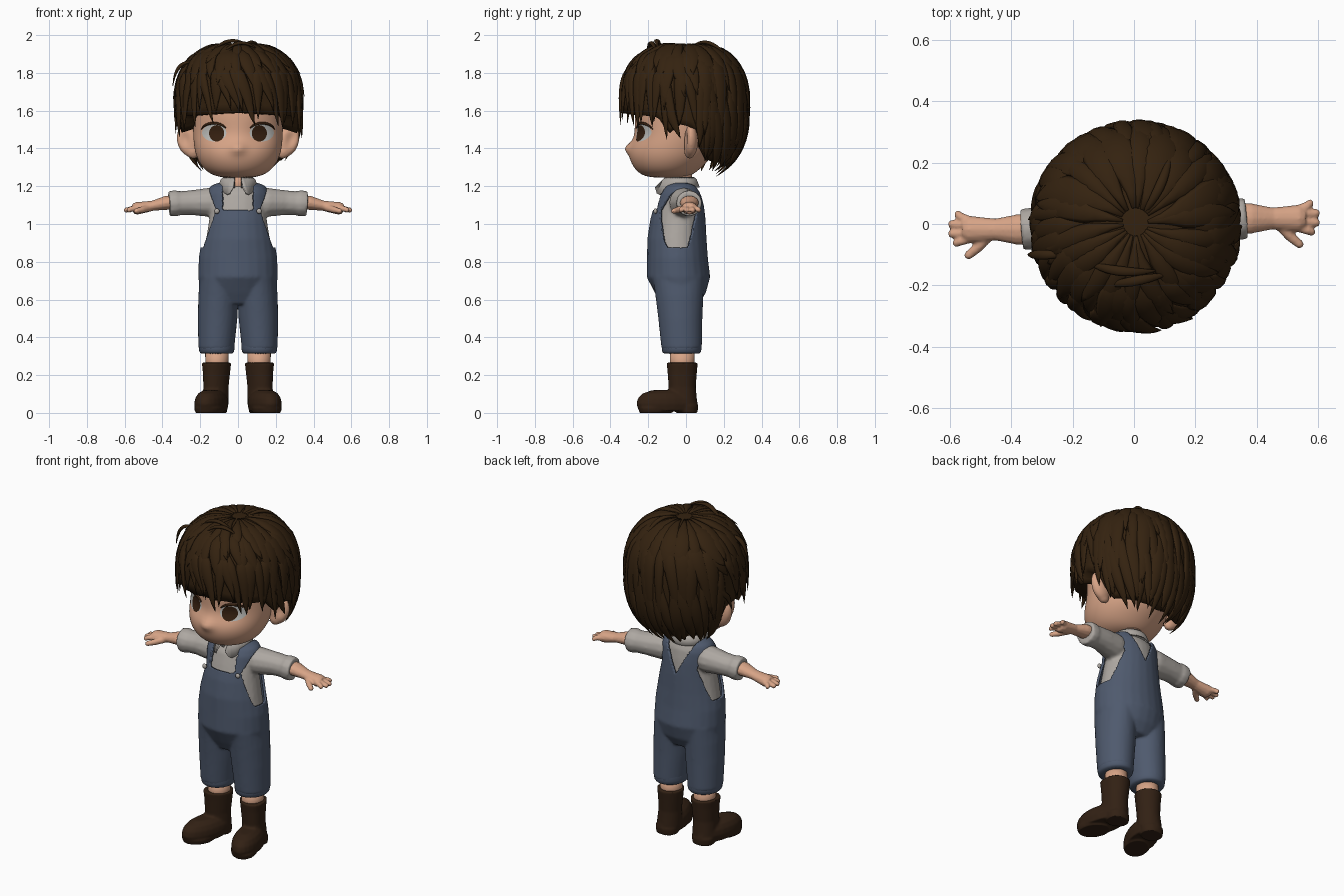
import bpy, bmesh, math, random
from mathutils import Vector, Matrix
from mathutils.bvhtree import BVHTree

random.seed(4)
if "Cube" in bpy.data.objects:
    bpy.data.objects.remove(bpy.data.objects["Cube"])


def material(name, *rgb):
    m = bpy.data.materials.new(name)
    m.use_nodes = True
    m.diffuse_color = (*rgb, 1)
    m.node_tree.nodes["Principled BSDF"].inputs["Base Color"].default_value = (*rgb, 1)
    return m


SKIN = material("skin", .68, .37, .24)
HAIR = material("dark brown hair", .034, .016, .005)
BOOT = material("brown leather", .032, .015, .007)
DENIM = material("blue denim", .078, .102, .155)
SHIRT = material("grey cotton", .42, .39, .36)
WHITE = material("eye white", .5, .5, .48)
IRIS = material("brown iris", .035, .014, .005)


def sweep(bm, path, n=16):
    """Closed skin over rings given as (centre, side vector, up vector)."""
    rings = []
    for c, side, up in path:
        angles = [math.tau * i / n for i in range(n)]
        rings.append([bm.verts.new(c + side * math.cos(a) + up * math.sin(a)) for a in angles])
    for a, b in zip(rings, rings[1:]):
        for i in range(n):
            j = (i + 1) % n
            bm.faces.new((a[i], a[j], b[j], b[i]))
    bm.faces.new(rings[0])
    bm.faces.new(rings[-1])


def stack(bm, rows, s=1, n=24, grow=0):
    """Horizontal ellipses: z, centre x, centre y, radius x, radius y."""
    sweep(bm, [(Vector((cx * s, cy, z)), Vector((rx + grow, 0, 0)), Vector((0, ry + grow, 0)))
               for z, cx, cy, rx, ry in rows], n)


def tube(bm, pts, flat=1, n=12):
    """Round or flattened tube through x, y, z, radius points."""
    path = []
    for i, p in enumerate(pts):
        t = Vector(pts[min(i + 1, len(pts) - 1)][:3]) - Vector(pts[max(i - 1, 0)][:3])
        side = t.cross(Vector((0, 0, 1))).normalized()
        path.append((Vector(p[:3]), side * p[3], side.cross(t).normalized() * p[3] * flat))
    sweep(bm, path, n)


def ball(bm, centre, radii):
    bmesh.ops.create_uvsphere(bm, u_segments=20, v_segments=14, radius=1,
                              matrix=Matrix.Translation(centre) @ Matrix.Diagonal((*radii, 1)))


def finish(name, bm, mat, voxel=0, subsurf=0, smooth=4):
    bmesh.ops.recalc_face_normals(bm, faces=bm.faces)
    me = bpy.data.meshes.new(name)
    bm.to_mesh(me)
    bm.free()
    ob = bpy.data.objects.new(name, me)
    bpy.context.scene.collection.objects.link(ob)
    if voxel:
        r = ob.modifiers.new("union", 'REMESH')
        r.mode, r.voxel_size = 'VOXEL', voxel
        ob.modifiers.new("soften", 'SMOOTH').iterations = smooth
    if subsurf:
        ob.modifiers.new("round", 'SUBSURF').levels = subsurf
    if voxel or subsurf:
        ev = ob.evaluated_get(bpy.context.evaluated_depsgraph_get())
        ob.data = bpy.data.meshes.new_from_object(ev)
        ob.modifiers.clear()
    ob.data.materials.clear()
    ob.data.materials.append(mat)
    for p in ob.data.polygons:
        p.use_smooth = True
    return ob


# Head with nose and eye hollows
bm = bmesh.new()
stack(bm, [(1.245, 0, -.10, .07, .07), (1.255, 0, -.10, .13, .13), (1.29, 0, -.10, .185, .175),
           (1.35, 0, -.085, .222, .22), (1.41, 0, -.07, .235, .232), (1.47, 0, -.05, .24, .222),
           (1.55, 0, -.04, .24, .235), (1.66, 0, -.03, .24, .24), (1.8, 0, -.02, .17, .17)])
head = finish("head", bm, SKIN, subsurf=2)
for v in head.data.vertices:
    x, y, z = v.co
    if y < -.1:
        v.co.y -= .026 * math.exp(-(x / .04) ** 2 - ((z - 1.4) / .03) ** 2)
        v.co.y += .012 * math.exp(-((abs(x) - .11) / .06) ** 2 - ((z - 1.48) / .05) ** 2)
tree = BVHTree.FromPolygons([v.co for v in head.data.vertices],
                            [p.vertices for p in head.data.polygons])


def on_face(x, z, gap):
    hit = tree.ray_cast(Vector((x, -1, z)), Vector((0, 1, 0)))[0]
    return hit + Vector((0, -gap, 0))


def eye_disc(name, cx, cz, rx, rz, gap, mat):
    bm = bmesh.new()
    bmesh.ops.create_grid(bm, x_segments=14, y_segments=14, size=1)
    for v in bm.verts:
        x, y = v.co.x, v.co.y
        u, w = x * math.sqrt(1 - y * y / 2), y * math.sqrt(1 - x * x / 2)
        v.co = on_face(cx + u * rx, cz + w * rz, gap)
    finish(name, bm, mat)


for s, side in ((1, "left"), (-1, "right")):
    eye_disc(side + "_eye_white", s * .126, 1.483, .064, .046, .002, WHITE)
    eye_disc(side + "_iris", s * .113, 1.48, .04, .043, .004, IRIS)
    bm = bmesh.new()
    lash = []
    for k in range(9):
        a = math.pi * (.1 + .75 * k / 8)
        p = on_face(s * (.128 + .07 * math.cos(a)), 1.487 + .047 * math.sin(a), .003)
        lash.append((*p, .002 + .006 * math.sin(math.pi * (k + .3) / 9)))
    tube(bm, lash, n=6)
    finish(side + "_eyelashes", bm, IRIS)
    bm = bmesh.new()
    ball(bm, (s * .262, .025, 1.44), (.062, .04, .085))
    ball(bm, (s * .25, .02, 1.39), (.04, .03, .045))
    ear = finish(side + "_ear", bm, SKIN, voxel=.008)
    for v in ear.data.vertices:
        r = ((abs(v.co.x) - .28) / .03) ** 2 + ((v.co.z - 1.45) / .045) ** 2
        if v.co.y < .02:
            v.co.y += .02 * math.exp(-r)
        v.co.x += s * (v.co.z - 1.44) * .15

bm = bmesh.new()
stack(bm, [(1.15, 0, -.03, .07, .065), (1.28, 0, -.03, .066, .062)])
finish("neck", bm, SKIN)

# Hair volume and overlapping locks
HEM = [(0, 1.59), (1.1, 1.57), (1.3, 1.48), (1.5, 1.53), (1.75, 1.5), (1.95, 1.34), (3.2, 1.3)]


def hair_point(az, p, lift=0):
    s, c = abs(math.sin(p)) ** .8, math.copysign(abs(math.cos(p)) ** .8, math.cos(p))
    ry = .34 if math.cos(az) > 0 else .322
    v = Vector((.328 * s * math.sin(az), -ry * s * math.cos(az), (.32 if c > 0 else .38) * c))
    return Vector((.005, 0, 1.63)) + v * (1 + lift)


def hem_angle(az):
    a = abs((az + math.pi) % math.tau - math.pi)
    for (a0, z0), (a1, z1) in zip(HEM, HEM[1:]):
        if a0 <= a <= a1:
            z = z0 + (z1 - z0) * (a - a0) / (a1 - a0)
    return math.acos(-((1.63 - z) / .38) ** 1.25)


bm = bmesh.new()
N = 72
rings = []
for j in range(25):
    ring = []
    for i in range(N):
        az = math.tau * i / N
        k = min(j / 22, 1)
        co = hair_point(az, max(.01, k * hem_angle(az)), .012 * math.sin(az * 18 + k * 4) * k)
        if j > 22:
            co = co.lerp(Vector((0, -.02, 1.58)), (j - 22) * .35)
        ring.append(bm.verts.new(co))
    rings.append(ring)
for a, b in zip(rings, rings[1:]):
    for i in range(N):
        bm.faces.new((a[i - 1], a[i], b[i], b[i - 1]))
bm.faces.new(rings[0])
bm.faces.new(rings[-1])
finish("hair_volume", bm, HAIR)

bm = bmesh.new()
for count, t0, t1, width in ((22, .04, .62, .055), (34, .25, .85, .045), (46, .55, 1.06, .036)):
    for i in range(count):
        az0 = math.tau * (i + random.uniform(-.3, .3)) / count
        twist, flick = random.uniform(-.1, .4), random.uniform(0, .07)
        end, wide = t1 + random.uniform(-.09, .04), width * random.uniform(.7, 1.2)
        path, steps = [], 11
        for j in range(steps):
            k = j / (steps - 1)
            az = az0 + twist * (k - .6)
            p = (t0 + (end - t0) * k) * hem_angle(az)
            pos = hair_point(az, p, .005 + .012 * math.sin(math.pi * k) + flick * k ** 4)
            ahead = hair_point(az + twist * .02, p + .02) - hair_point(az, p)
            out = (pos - Vector((0, 0, 1.63))).normalized()
            shape = min(1, .25 + 2.5 * k) * (1 - k ** 3) + .02
            path.append((pos, ahead.cross(out).normalized() * wide * shape * min(1, math.sin(p) + .3),
                         out * .015 * shape))
        sweep(bm, path, 8)
finish("hair_locks", bm, HAIR)

# Loose wisps on the crown
bm = bmesh.new()
for a, b, c in (((-.16, -.12, 1.88), (-.06, -.17, 2.03), (.08, -.15, 1.93)),
                ((-.1, -.2, 1.88), (.0, -.19, 2.02), (.12, -.16, 1.91)),
                ((.02, .02, 1.93), (.1, .12, 2.02), (.12, .24, 1.86)),
                ((-.2, -.1, 1.85), (-.33, -.1, 1.89), (-.345, -.1, 1.73))):
    a, b, c = Vector(a), Vector(b), Vector(c)
    tube(bm, [(*(a.lerp(b, k / 12).lerp(b.lerp(c, k / 12), k / 12)),
               .002 + .014 * math.sin(math.pi * k / 12)) for k in range(13)], .6, 8)
finish("hair_wisps", bm, HAIR)

# Shirt with rolled sleeves and collar
TORSO = [(.58, 0, -.03, .14, .09), (.64, 0, -.03, .19, .125), (.72, 0, -.04, .2, .157),
         (.82, 0, -.045, .197, .15), (.92, 0, -.048, .181, .146), (1.02, 0, -.043, .165, .136),
         (1.1, 0, -.035, .157, .122), (1.16, 0, -.03, .154, .108), (1.195, 0, -.025, .138, .088),
         (1.212, 0, -.025, .1, .06)]
bm = bmesh.new()
stack(bm, TORSO[3:], grow=-.012)
for s in (1, -1):
    tube(bm, [(s * .06, -.02, 1.11, .066), (s * .15, -.012, 1.115, .078), (s * .25, s * .01, 1.113, .066),
              (s * .31, s * .015, 1.11, .064), (s * .325, s * .015, 1.11, .07), (s * .365, s * .018, 1.108, .068)])
finish("shirt", bm, SHIRT, voxel=.009)

bm = bmesh.new()
rows = []
for i in range(41):
    a = .22 + (math.tau - .44) * i / 40
    near = max(0, 1 - min(a - .22, math.tau - .22 - a) / .8)
    d = Vector((math.sin(a), -math.cos(a), 0))
    mid = Vector((0, -.035, 0))
    rows.append([bm.verts.new(mid + d * r + Vector((0, 0, z))) for r, z in
                 ((.074, 1.19), (.078, 1.248), (.092, 1.235),
                  (.108 + .025 * near, 1.195 - .055 * near * (1 - near ** 4) * 1.3))])
for a, b in zip(rows, rows[1:]):
    for i in range(3):
        bm.faces.new((a[i], b[i], b[i + 1], a[i + 1]))
collar = finish("collar", bm, SHIRT)
collar.modifiers.new("cloth", 'SOLIDIFY').thickness = .008

# Overalls: body and legs joined, then cut open for arms and neck
bm = bmesh.new()
stack(bm, TORSO, grow=.004)
for s in (1, -1):
    stack(bm, [(.34, .115, -.023, .088, .1), (.5, .108, -.03, .098, .11),
               (.62, .103, -.035, .1, .12), (.72, .1, -.04, .095, .13)], s)
overalls = finish("overalls", bm, DENIM, voxel=.009)
bm = bmesh.new()
bm.from_mesh(overalls.data)
cut = []
for f in bm.faces:
    x, y, z = f.calc_center_median()
    x = abs(x)
    arm = z > .875 and x > .115 + abs(z - 1.07) * .33
    bib = z > 1.072 and y < -.03 and x < .08
    nape = y >= -.03 and z > 1.03 + x * 2 or (z > 1.19 and x < .08)
    if arm or bib or nape:
        cut.append(f)
bmesh.ops.delete(bm, geom=cut, context='FACES')
for _ in range(3):
    bmesh.ops.smooth_vert(bm, verts=[v for v in bm.verts if v.is_boundary], factor=.5,
                          use_axis_x=True, use_axis_y=True, use_axis_z=True)
bm.to_mesh(overalls.data)
bm.free()
cloth = overalls.modifiers.new("cloth", 'SOLIDIFY')
cloth.thickness, cloth.offset = .014, 0

for s, side in ((1, "left"), (-1, "right")):
    bm = bmesh.new()
    ball(bm, (s * .112, -.162, 1.068), (.014, .01, .014))
    finish(side + "_buckle", bm, SHIRT)
    # Rolled trouser cuff and ankle
    bm = bmesh.new()
    stack(bm, [(.312, .113, -.023, .082, .094), (.318, .113, -.023, .094, .105), (.36, .113, -.023, .097, .108),
               (.392, .113, -.023, .095, .106), (.402, .113, -.023, .084, .096)], s)
    finish(side + "_cuff", bm, DENIM, subsurf=1)
    bm = bmesh.new()
    stack(bm, [(.2, .112, -.02, .06, .065), (.34, .112, -.02, .062, .066)], s)
    finish(side + "_ankle", bm, SKIN)
    # Boot with heel and turned-out toe
    bm = bmesh.new()
    stack(bm, [(.05, .12, -.015, .07, .075), (.14, .116, -.02, .066, .072), (.22, .113, -.02, .072, .078),
               (.268, .113, -.02, .077, .083)], s)
    stack(bm, [(.012, .125, -.1, .078, .15), (.05, .125, -.1, .085, .163), (.08, .125, -.1, .08, .155),
               (.105, .125, -.1, .065, .13), (.122, .125, -.09, .04, .09)], s)
    stack(bm, [(0, .122, .005, .064, .056), (.04, .122, .005, .068, .06)], s)
    stack(bm, [(0, .125, -.16, .07, .085), (.03, .125, -.16, .078, .095)], s)
    boot = finish(side + "_boot", bm, BOOT, voxel=.007, smooth=3)
    for v in boot.data.vertices:
        v.co.x -= s * min(0, v.co.y + .02) * .2
        v.co.z = max(0, v.co.z - .002)
    # Forearm and hand with spread fingers
    bm = bmesh.new()
    y0 = s * .018
    tube(bm, [(s * .3, y0, 1.115, .05), (s * .38, y0, 1.112, .05), (s * .45, y0, 1.097, .036),
              (s * .49, y0, 1.09, .04), (s * .535, y0, 1.083, .045), (s * .555, y0, 1.08, .036)], .75)
    for fy, tip, ty in ((-.032, .588, -.045), (-.011, .604, -.014), (.011, .604, .018), (.03, .582, .052)):
        tube(bm, [(s * .52, y0 + fy * .8, 1.085, .015), (s * .565, y0 + (fy + ty) / 2, 1.08, .0145),
                  (s * (tip - .006), y0 + ty, 1.072, .013), (s * tip, y0 + ty, 1.07, .007)])
    tube(bm, [(s * .475, y0 - .02, 1.085, .02), (s * .51, y0 - .06, 1.075, .017),
              (s * .54, y0 - .085, 1.068, .014), (s * .548, y0 - .092, 1.066, .008)])
    finish(side + "_arm", bm, SKIN, voxel=.006, smooth=2)
